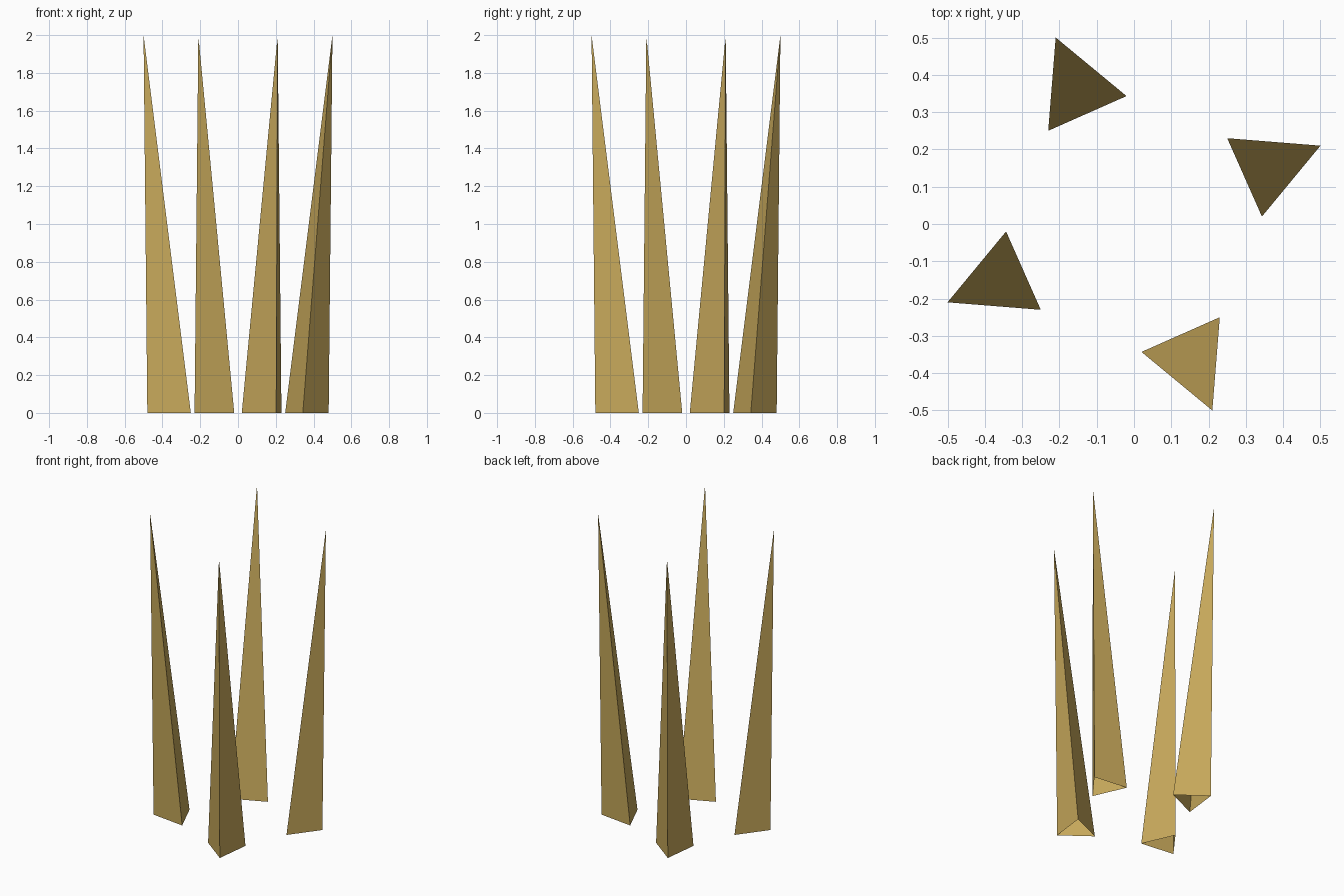
import bpy
import bmesh
from math import pi
from mathutils import Matrix, Vector

cube = bpy.data.objects.get("Cube")
if cube:
    bpy.data.objects.remove(cube, do_unlink=True)

# Single brass colour
brass = bpy.data.materials.new("brass")
brass.use_nodes = True
colour = (0.58, 0.40, 0.106, 1)
brass.diffuse_color = colour
brass.node_tree.nodes["Principled BSDF"].inputs["Base Color"].default_value = colour

# Leaning three-sided spike: open foot, tip slightly outside its outer corner
FOOT = [(0.25, 0.23), (0.343, 0.02), (0.48, 0.202)]
TIP = (0.5, 0.21, 2.0)


def make_spike(name, angle):
    turn = Matrix.Rotation(angle, 4, "Z")
    bm = bmesh.new()
    tip = bm.verts.new(turn @ Vector(TIP))
    foot = [bm.verts.new(turn @ Vector((x, y, 0))) for x, y in FOOT]
    for i, corner in enumerate(foot):
        bm.faces.new((corner, foot[(i + 1) % len(foot)], tip))
    mesh = bpy.data.meshes.new(name)
    bm.to_mesh(mesh)
    bm.free()
    mesh.materials.append(brass)
    bpy.context.collection.objects.link(bpy.data.objects.new(name, mesh))


# Four spikes, each a quarter turn from the last
for i, side in enumerate(("left", "back", "right", "front")):
    make_spike(side + "_spike", i * pi / 2)
